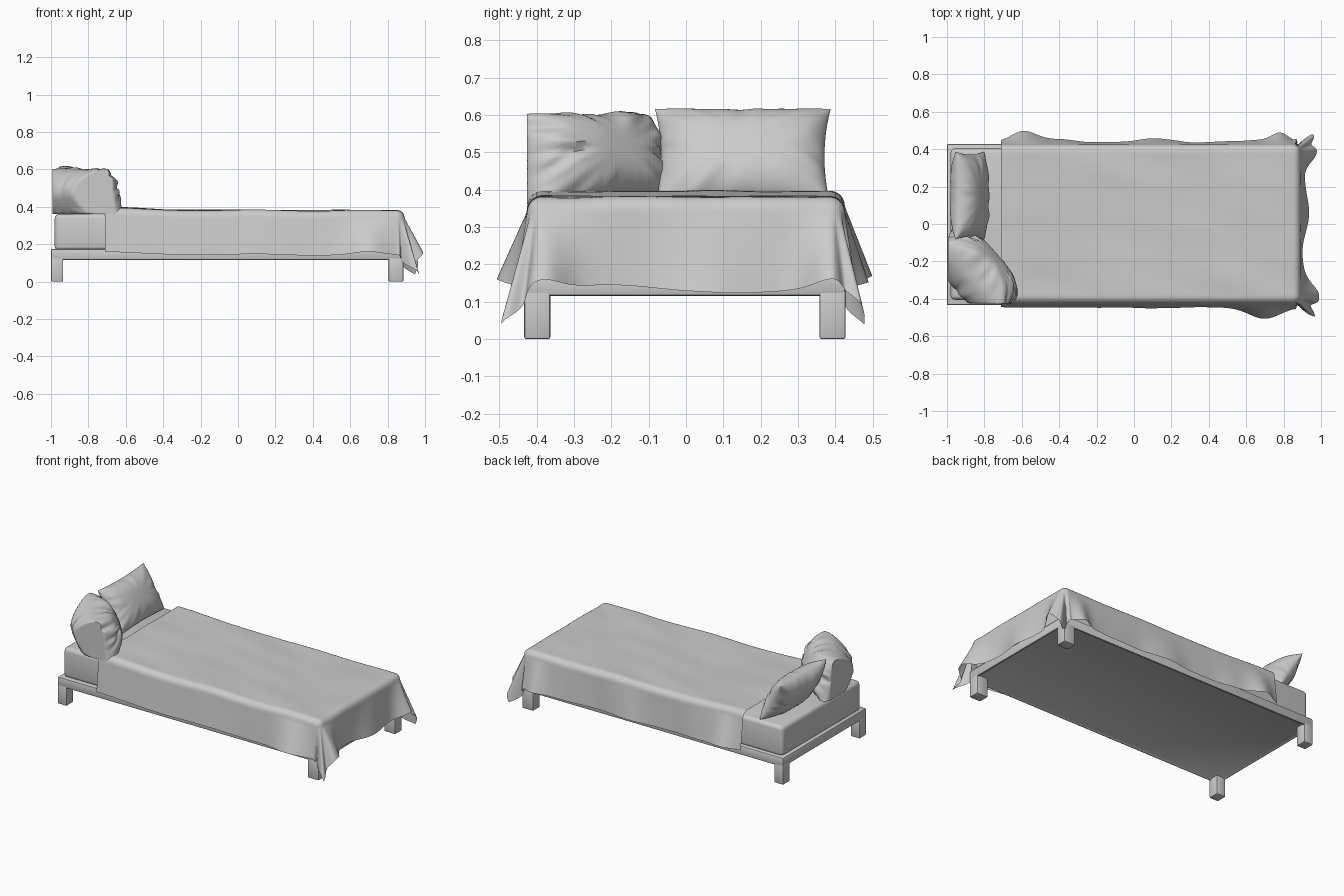
import bpy, bmesh, math
from mathutils import Vector, noise

if "Cube" in bpy.data.objects:
    bpy.data.objects.remove(bpy.data.objects["Cube"])


def smooth(ob, deg=40):
    bpy.ops.object.select_all(action='DESELECT')
    ob.select_set(True)
    bpy.context.view_layer.objects.active = ob
    bpy.ops.object.shade_smooth_by_angle(angle=math.radians(deg))


def finish(bm, name, deg=40):
    bmesh.ops.recalc_face_normals(bm, faces=bm.faces)
    me = bpy.data.meshes.new(name)
    bm.to_mesh(me)
    bm.free()
    ob = bpy.data.objects.new(name, me)
    bpy.context.collection.objects.link(ob)
    smooth(ob, deg)
    return ob


def box(name, lo, hi, bevel, segs=2, recess=False):
    lo, hi = Vector(lo), Vector(hi)
    bm = bmesh.new()
    bmesh.ops.create_cube(bm, size=1)
    for v in bm.verts:
        v.co = Vector([(lo[i] + hi[i]) / 2 + v.co[i] * (hi[i] - lo[i]) for i in range(3)])
    bmesh.ops.bevel(bm, geom=bm.edges[:], offset=bevel, segments=segs,
                    profile=0.5, affect='EDGES')
    if recess:
        bm.normal_update()
        under = [f for f in bm.faces if f.normal.z < -0.99]
        bmesh.ops.inset_region(bm, faces=under, thickness=0.02, depth=0)
        bmesh.ops.translate(bm, verts=list({v for f in under for v in f.verts}),
                            vec=(0, 0, 0.008))
    return finish(bm, name)


def grid_faces(bm, rows):
    for r0, r1 in zip(rows, rows[1:]):
        for i in range(len(r0) - 1):
            bm.faces.new((r0[i], r0[i + 1], r1[i + 1], r1[i]))


def bump(x, c, w):
    return math.exp(-((x - c) / w) ** 2)


# Platform, legs and mattress
box("bed_frame", (-1, -0.433, 0.115), (0.885, 0.427, 0.175), 0.008, recess=True)
for xn, x0, x1 in (("head", -1, -0.935), ("foot", 0.805, 0.885)):
    for yn, y0, y1 in (("front", -0.433, -0.363), ("back", 0.357, 0.427)):
        box(f"{xn}_{yn}_leg", (x0, y0, 0), (x1, y1, 0.13), 0.006)
box("mattress", (-0.98, -0.405, 0.165), (0.875, 0.405, 0.362), 0.025, 4)

# Blanket: a flat sheet draped over the edges of a rectangle
X_HEAD, X_EDGE, Y_EDGE, R = -0.71, 0.85, 0.385, 0.04
ARC = R * math.pi / 2


def side_flare(x, back):
    if back:
        return (0.02 + 0.008 * math.sin(11 * x) + 0.055 * bump(x, -0.6, 0.09)
                + 0.04 * bump(x, 0.78, 0.06))
    return 0.022 + 0.055 * bump(x, 0.7, 0.12)


def foot_flare(y):
    return 0.03 + 0.014 * math.sin(15 * y + 1) + 0.055 * bump(abs(y), 0.38, 0.07)


def drape(s, t):
    back = t > 0
    px, py = min(s, X_EDGE), max(-Y_EDGE, min(Y_EDGE, t))
    a, b = s - px, abs(t - py)
    d = math.hypot(a, b)
    top = 0.381 + 0.016 * bump(px, -0.66, 0.22)
    top += 0.006 * noise.noise(Vector((px * 3 + py * 2, py * 5, 0)))
    if d < 1e-6:
        return Vector((px, py, top))
    th = math.atan2(b, a)
    c2, s2 = math.cos(th) ** 2, math.sin(th) ** 2
    out = Vector((math.cos(th), math.sin(th) * (1 if back else -1), 0))
    ang = min(d, ARC) / R
    o, z = R * math.sin(ang), top - R * (1 - math.cos(ang))
    h = max(0, d - ARC)
    # flared hang, gathered into folds at the corners
    e = foot_flare(py) * c2 + side_flare(px, back) * s2
    corner = math.sin(2 * th) ** 2
    e += corner * (0.03 * math.cos(8 * th + (1 if back else 0)) - 0.02)
    e *= h / 0.2
    e += h * 0.08 * noise.noise(Vector((px * 5, py * 5, 3)))
    z -= math.sqrt(max(h * h - e * e, 0))
    return Vector((px, py, z)) + out * (o + e)


bm = bmesh.new()
NS, NT = 150, 110
rows = []
for i in range(NS + 1):
    row = []
    for j in range(NT + 1):
        t = (j / NT * 2 - 1) * (Y_EDGE + 0.262)
        foot = X_EDGE + 0.272 + 0.012 * math.sin(9 * t + 0.5)
        s = X_HEAD + (foot - X_HEAD) * i / NS
        row.append(bm.verts.new(drape(s, t)))
    rows.append(row)
grid_faces(bm, rows)
finish(bm, "blanket", 70)


# Pillows: two puffed sheets sharing a pinched seam
def pillow(name, center, across, up, w, h, t, crease, y_min):
    center, across, up = Vector(center), Vector(across).normalized(), Vector(up).normalized()
    normal = across.cross(up).normalized()
    bm = bmesh.new()
    n = 44
    for side in (-1, 1):
        rows = []
        for i in range(n + 1):
            row = []
            for j in range(n + 1):
                u = math.sin((i / n - 0.5) * math.pi)
                v = math.sin((j / n - 0.5) * math.pi)
                puff = (max(0, 1 - abs(u) ** 3) * max(0, 1 - abs(v) ** 3)) ** 0.55
                pu = u * w * (1 - 0.07 * (1 - v * v))
                pv = v * h * (1 - 0.07 * (1 - u * u))
                # creases running in from the seams
                rim = max(abs(u), abs(v)) ** 3
                wave = noise.noise(Vector((math.atan2(v, u) * 4, u * 2, side)))
                p = center + across * pu + up * pv
                p += normal * side * t * puff * (1 + crease * rim * wave)
                p.z = max(p.z, 0.362)
                p.x = max(p.x, -0.993)
                p.y = max(p.y, y_min)
                row.append(bm.verts.new(p))
            rows.append(row)
        grid_faces(bm, rows)
    bmesh.ops.remove_doubles(bm, verts=bm.verts, dist=0.0004)
    finish(bm, name, 60)


pillow("back_pillow", (-0.878, 0.152, 0.487), (0, 1, 0), (-0.5, 0, 0.85),
       0.235, 0.15, 0.08, 0.35, -0.42)
pillow("front_pillow", (-0.84, -0.26, 0.465), (0.68, -0.73, 0), (-0.3, -0.28, 0.9),
       0.26, 0.145, 0.14, 0.7, -0.425)
